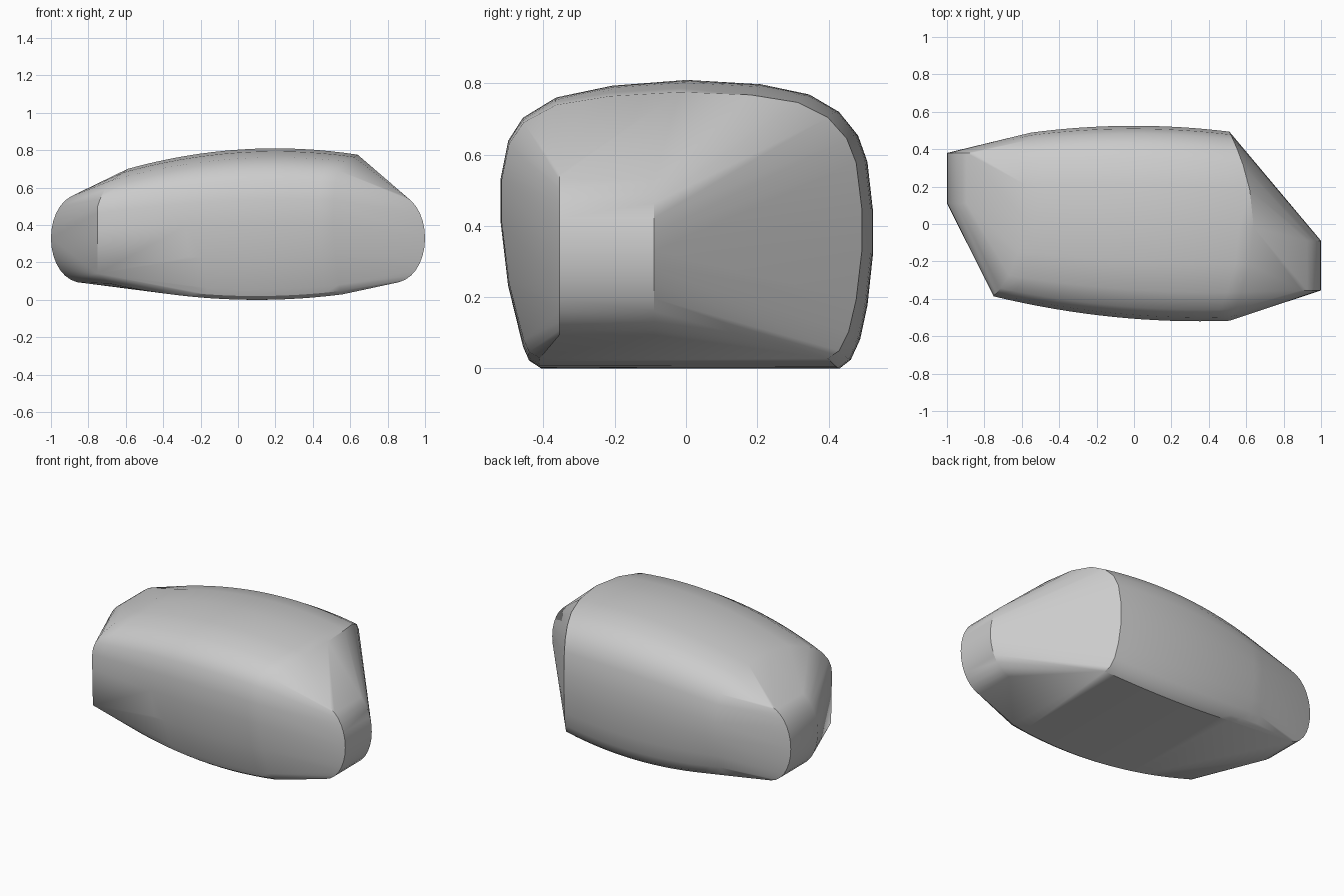
import bpy, bmesh, math

old = bpy.data.objects.get("Cube")
if old:
    bpy.data.objects.remove(old, do_unlink=True)

# Half-width (-1..1) and height (0..1) around the body cross-section
SECTION = [(-.79, 0), (-.85, .025), (-.88, .07), (-.96, .28), (-1, .5), (-1, .66),
           (-.96, .79), (-.88, .87), (-.7, .94), (-.4, .98), (0, 1), (.4, .985),
           (.66, .95), (.82, .89), (.92, .81), (.97, .72), (1, .55), (1, .4),
           (.97, .22), (.93, .1), (.88, .03), (.82, 0)]
STEPS = 16


def body_point(u, v, t):
    # Bowed ends, with the front side reaching further along
    right = .64 - .13 * u * u
    left = -.59 - .16 * u * u if u < 0 else -.59 + .04 * u * u
    x = left + (right - left) * t
    top = .81 - .176 * (x - .2) ** 2
    bottom = .14 * (x - .1) ** 2
    back = .525 - .12 * x * x
    front = -.52 + .11 * (x - .35) ** 2
    y = (front + back) / 2 + u * (back - front) / 2
    return x, y, bottom + v * (top - bottom)


def end_points(side, y0, y1):
    # Rounded nose strip, extruded across y
    pts = []
    for i in range(17):
        a = math.pi * (i / 16 - .5)
        x = side * (.82 + .18 * math.cos(a) ** .9)
        z = .33 + .24 * math.sin(a)
        pts += [(x, y0, z), (x, y1, z)]
    return pts


points = [body_point(u, v, i / STEPS) for u, v in SECTION for i in range(STEPS + 1)]
points += end_points(1, -.355, -.09) + end_points(-1, .11, .38)
# Upright front corner beside the left-hand bevel
points += [(-.75, -.38, z) for z in (.14, .3, .5)]

# Stretch one taut skin over body and noses
bm = bmesh.new()
for p in points:
    bm.verts.new(p)
bmesh.ops.convex_hull(bm, input=bm.verts[:])
bmesh.ops.delete(bm, geom=[v for v in bm.verts if not v.link_faces], context='VERTS')
bmesh.ops.remove_doubles(bm, verts=bm.verts[:], dist=.002)
bmesh.ops.recalc_face_normals(bm, faces=bm.faces[:])
mesh = bpy.data.meshes.new("faceted_shell")
bm.to_mesh(mesh)
bm.free()
shell = bpy.data.objects.new("faceted_shell", mesh)
bpy.context.collection.objects.link(shell)

# Plain grey
grey = bpy.data.materials.new("plain_grey")
grey.use_nodes = True
colour = (.6, .6, .6, 1)
grey.diffuse_color = colour
for node in grey.node_tree.nodes:
    if node.type == 'BSDF_PRINCIPLED':
        node.inputs["Base Color"].default_value = colour
mesh.materials.append(grey)

bpy.ops.object.select_all(action='DESELECT')
shell.select_set(True)
bpy.context.view_layer.objects.active = shell
bpy.ops.object.shade_smooth_by_angle(angle=math.radians(30))
